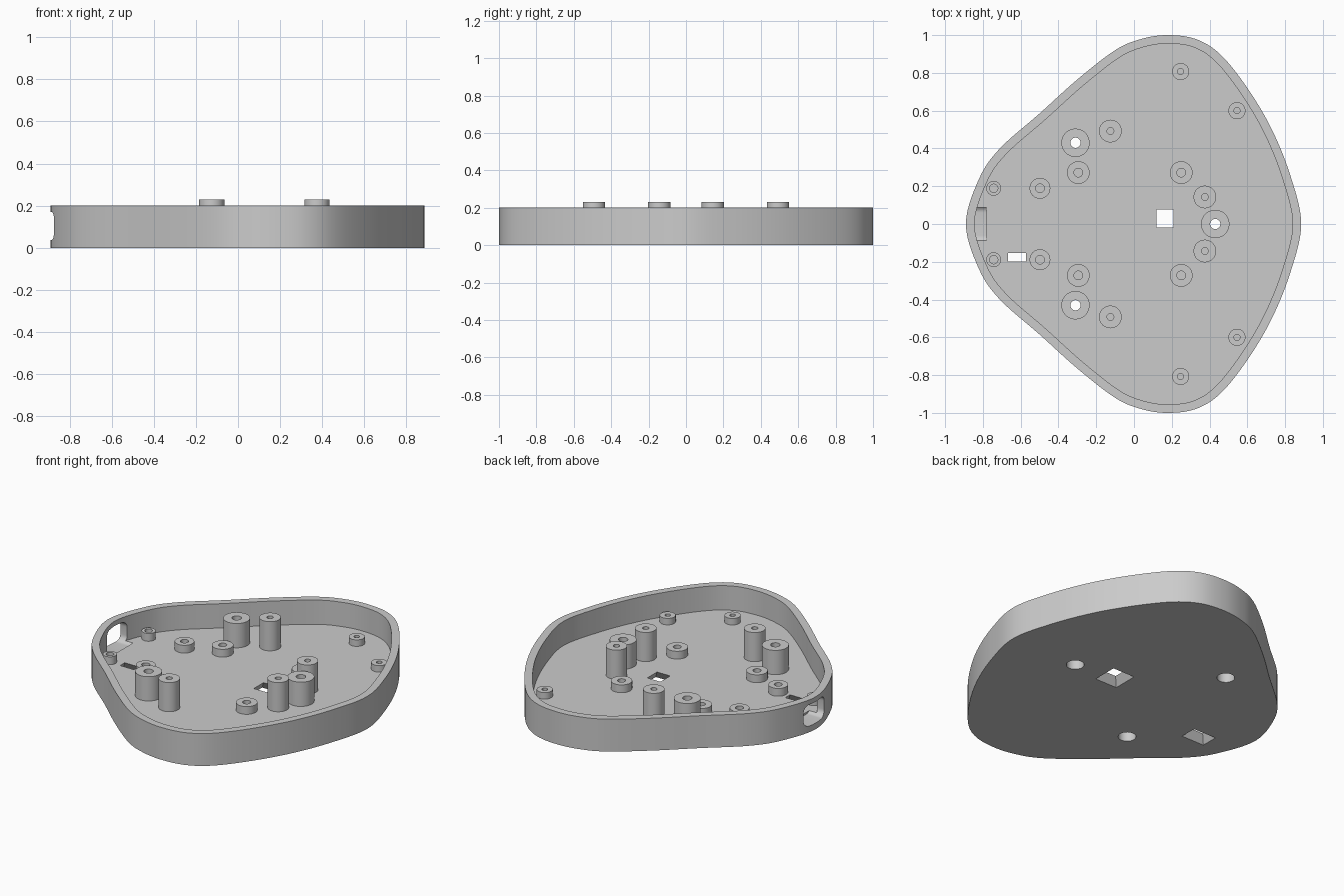
import bpy, bmesh, math
from mathutils import Vector

if "Cube" in bpy.data.objects:
    bpy.data.objects.remove(bpy.data.objects["Cube"])

FLOOR, RIM, WALL = 0.05, 0.2, 0.045

grey = bpy.data.materials.new("plain_grey")
grey.use_nodes = True
grey.diffuse_color = (0.6, 0.6, 0.6, 1)
grey.node_tree.nodes["Principled BSDF"].inputs["Base Color"].default_value = (0.6, 0.6, 0.6, 1)


def finish(bm, name):
    bmesh.ops.recalc_face_normals(bm, faces=bm.faces)
    mesh = bpy.data.meshes.new(name)
    bm.to_mesh(mesh)
    bm.free()
    mesh.materials.append(grey)
    obj = bpy.data.objects.new(name, mesh)
    bpy.context.collection.objects.link(obj)
    return obj


def smooth(obj):
    bpy.ops.object.select_all(action="DESELECT")
    obj.select_set(True)
    bpy.context.view_layer.objects.active = obj
    bpy.ops.object.shade_smooth_by_angle(angle=math.radians(30))


def loft(loops, name):
    """Skin a stack of matching loops and cap both ends."""
    bm = bmesh.new()
    rings = [[bm.verts.new(p) for p in loop] for loop in loops]
    n = len(rings[0])
    for a, b in zip(rings, rings[1:]):
        for i in range(n):
            j = (i + 1) % n
            bm.faces.new((a[i], a[j], b[j], b[i]))
    bm.faces.new(rings[0])
    bm.faces.new(rings[-1])
    return finish(bm, name)


def lathe(name, x, y, profile, closed=False, sides=40):
    """Turn an (r, z) profile about a vertical axis."""
    bm = bmesh.new()
    rings = []
    for r, z in profile:
        rings.append([bm.verts.new((x + r * math.cos(t), y + r * math.sin(t), z))
                      for t in (math.tau * i / sides for i in range(sides))])
    pairs = list(zip(rings, rings[1:]))
    if closed:
        pairs.append((rings[-1], rings[0]))
    else:
        bm.faces.new(rings[0])
        bm.faces.new(rings[-1])
    for a, b in pairs:
        for i in range(sides):
            j = (i + 1) % sides
            bm.faces.new((a[i], a[j], b[j], b[i]))
    return finish(bm, name)


def catmull(points, steps=7):
    """Smooth closed curve through the points."""
    out, n = [], len(points)
    for i in range(n):
        p0, p1, p2, p3 = (Vector(points[(i + k) % n]) for k in (-1, 0, 1, 2))
        for s in range(steps):
            t = s / steps
            out.append(0.5 * (2 * p1 + (p2 - p0) * t + (2 * p0 - 5 * p1 + 4 * p2 - p3) * t * t
                              + (3 * p1 - p0 - 3 * p2 + p3) * t ** 3))
    return out


def inset(loop, d):
    out = []
    for i, p in enumerate(loop):
        t = (loop[(i + 1) % len(loop)] - loop[i - 1]).normalized()
        out.append(p + Vector((t.y, -t.x)) * d)
    return out


def at(loop, z):
    return [(p.x, p.y, z) for p in loop]


# Tray: rounded triangular outline, mirrored across the x axis
half = [(-0.82, 0.24), (-0.71, 0.40), (-0.5, 0.585), (-0.3, 0.765), (-0.1, 0.92),
        (0.04, 0.98), (0.18, 1.0), (0.33, 0.978), (0.46, 0.895), (0.6, 0.72),
        (0.73, 0.5), (0.83, 0.25)]
outline = [(-0.89, 0)] + half + [(0.885, 0)] + [(x, -y) for x, y in reversed(half)]
outer = catmull(outline)
inner = inset(outer, WALL)
tray = loft([at(outer, 0), at(outer, RIM), at(inner, RIM), at(inner, FLOOR)], "tray")


# Openings in the tray
def funnel(x, y, w, d, flare):
    """Rectangular floor opening that widens towards the underside."""
    loops = []
    for z in (-0.02, FLOOR, FLOOR + 0.02):
        m = flare * max(0, FLOOR - z) / FLOOR
        hw, hd = w / 2 + m, d / 2 + m
        loops.append([(x - hw, y - hd, z), (x + hw, y - hd, z),
                      (x + hw, y + hd, z), (x - hw, y + hd, z)])
    return loft(loops, "floor_cutter")


def wall_slot(half_w, z0, z1, r):
    """Rounded opening through the end wall."""
    section = []
    corners = [(half_w - r, z1 - r), (r - half_w, z1 - r), (r - half_w, z0 + r), (half_w - r, z0 + r)]
    for k, (y, z) in enumerate(corners):
        for s in range(7):
            a = math.pi / 2 * (k + s / 6)
            section.append((y + r * math.cos(a), z + r * math.sin(a)))
    return loft([[(x, y, z) for y, z in section] for x in (-1.0, -0.78)], "slot_cutter")


screw_posts = [(-0.31, 0.43), (-0.31, -0.43), (0.43, 0)]
BORE = 0.05
cutters = [funnel(0.165, 0.03, 0.09, 0.095, 0.03), funnel(-0.62, -0.175, 0.095, 0.045, 0.03),
           wall_slot(0.1, FLOOR - 0.012, 0.17, 0.04)]
cutters += [lathe("bore_cutter", x, y, [(BORE, -0.02), (BORE, FLOOR + 0.02)]) for x, y in screw_posts]
bpy.context.view_layer.objects.active = tray
for cutter in cutters:
    cutter.hide_render = True
    mod = tray.modifiers.new("opening", "BOOLEAN")
    mod.operation, mod.solver, mod.object = "DIFFERENCE", "EXACT", cutter
    bpy.ops.object.modifier_apply(modifier=mod.name)
    bpy.data.objects.remove(cutter)
smooth(tray)

# Wide screw posts, counterbored from the underside
for x, y in screw_posts:
    smooth(lathe("screw_post", x, y, [(BORE, FLOOR), (0.075, FLOOR), (0.075, RIM), (0.027, RIM),
                                      (0.027, 0.16), (BORE, 0.16)], closed=True))

# Solid bosses with blind pilot holes: name, x, y, radius, hole radius, top
bosses = [("tall_post", -0.125, 0.492, 0.06, 0.018, 0.23),
          ("tall_post", 0.375, 0.143, 0.06, 0.018, 0.23),
          ("low_boss", -0.295, 0.272, 0.06, 0.023, 0.098),
          ("low_boss", 0.25, 0.272, 0.06, 0.023, 0.098),
          ("low_boss", -0.498, 0.189, 0.055, 0.023, 0.098),
          ("edge_boss", -0.743, 0.189, 0.039, 0.022, 0.098),
          ("edge_boss", 0.247, 0.807, 0.045, 0.016, 0.09),
          ("edge_boss", 0.545, 0.6, 0.045, 0.016, 0.09)]
for name, x, y, r, hole, top in bosses:
    for side in (1, -1):
        smooth(lathe(name, x, y * side, [(r, FLOOR - 0.01), (r, top), (hole, top), (hole, FLOOR + 0.005)]))
